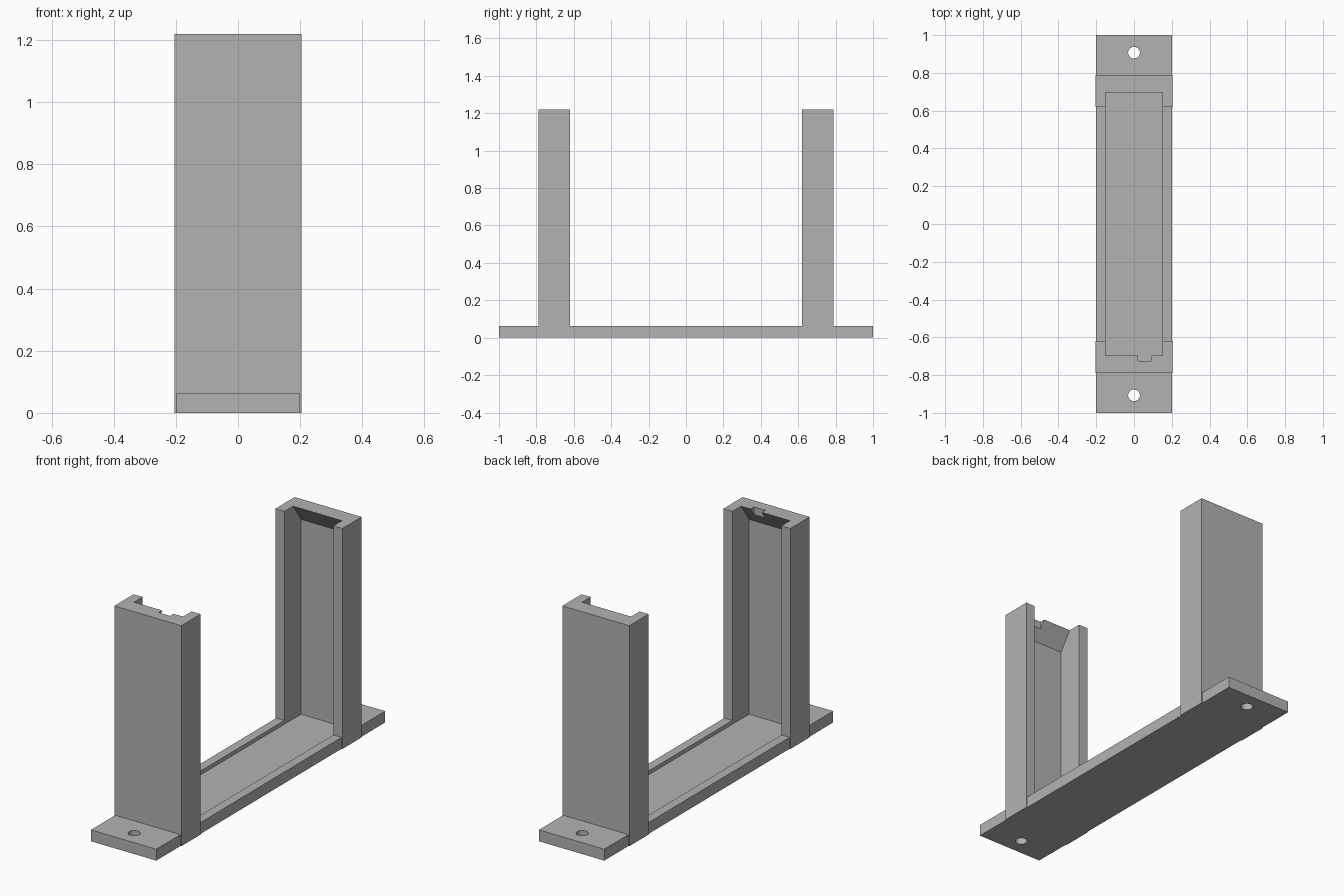
import bpy, bmesh
from mathutils import Matrix, Vector

default = bpy.data.objects.get("Cube")
if default:
    bpy.data.objects.remove(default, do_unlink=True)

# Main dimensions
HEIGHT, BASE_TOP, FLOOR = 1.22, 0.063, 0.042
POCKET_X, POCKET_Y, LIP_Y = 0.15, 0.765, 0.695

grey = bpy.data.materials.new("plain grey")
grey.use_nodes = True
colour = (0.45, 0.45, 0.45, 1)
grey.diffuse_color = colour
grey.node_tree.nodes["Principled BSDF"].inputs["Base Color"].default_value = colour


def make_object(name, bm):
    bmesh.ops.recalc_face_normals(bm, faces=bm.faces)
    mesh = bpy.data.meshes.new(name)
    bm.to_mesh(mesh)
    bm.free()
    mesh.materials.append(grey)
    obj = bpy.data.objects.new(name, mesh)
    bpy.context.collection.objects.link(obj)
    return obj


def box(name, low, high):
    low, high = Vector(low), Vector(high)
    bm = bmesh.new()
    bmesh.ops.create_cube(bm, size=1)
    bmesh.ops.scale(bm, vec=high - low, verts=bm.verts)
    bmesh.ops.translate(bm, vec=(low + high) / 2, verts=bm.verts)
    return make_object(name, bm)


def prism(name, profile, half_width):
    """Extrude a y-z outline along x."""
    bm = bmesh.new()
    face = bm.faces.new([bm.verts.new((-half_width, y, z)) for y, z in profile])
    new = bmesh.ops.extrude_face_region(bm, geom=[face])["geom"]
    moved = [v for v in new if isinstance(v, bmesh.types.BMVert)]
    bmesh.ops.translate(bm, vec=(2 * half_width, 0, 0), verts=moved)
    return make_object(name, bm)


def cylinder(name, y, radius):
    bm = bmesh.new()
    bmesh.ops.create_cone(bm, cap_ends=True, segments=32, radius1=radius,
                          radius2=radius, depth=0.4,
                          matrix=Matrix.Translation((0, y, 0)))
    return make_object(name, bm)


def combine(target, tool, operation):
    """Apply a boolean and discard the tool."""
    mod = target.modifiers.new(tool.name, 'BOOLEAN')
    mod.operation, mod.solver, mod.object = operation, 'EXACT', tool
    bpy.context.view_layer.objects.active = target
    bpy.ops.object.modifier_apply(modifier=mod.name)
    bpy.data.objects.remove(tool, do_unlink=True)


# Base plate with an upright post near each end
bracket = box("upright_bracket", (-0.2, -1, 0), (0.2, 1, BASE_TOP))
for side in (-1, 1):
    y_low, y_high = sorted((side * 0.62, side * 0.788))
    combine(bracket, box("post", (-0.205, y_low, 0), (0.205, y_high, HEIGHT)), 'UNION')

# Shared pocket: shallow tray in the base, channels with an overhanging top lip
half = [(POCKET_Y, FLOOR), (POCKET_Y, HEIGHT - 0.1), (LIP_Y, HEIGHT), (LIP_Y, HEIGHT + 0.1)]
outline = half + [(-y, z) for y, z in reversed(half)]
combine(bracket, prism("pocket", outline, POCKET_X), 'DIFFERENCE')

# Small notch through the front lip
combine(bracket, box("lip_notch", (0.022, -0.725, 1.0), (0.092, -0.6, 1.3)), 'DIFFERENCE')

# Screw hole at each end
for side in (-1, 1):
    combine(bracket, cylinder("screw_hole", side * 0.907, 0.031), 'DIFFERENCE')

# Sharp edges, with only the round holes smoothed
bpy.ops.object.select_all(action='DESELECT')
bracket.select_set(True)
bpy.context.view_layer.objects.active = bracket
bpy.ops.object.shade_smooth_by_angle()
